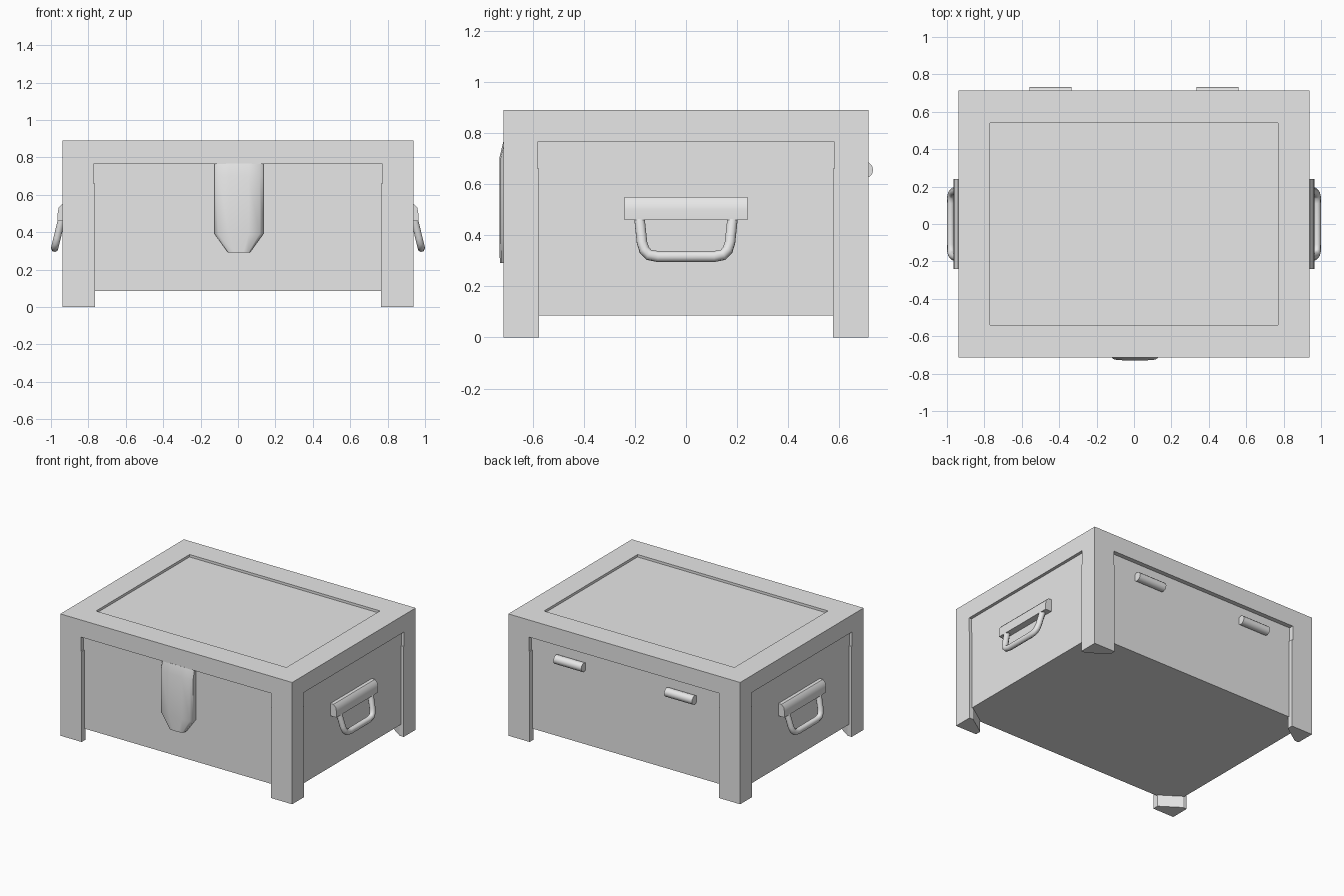
import bpy, bmesh, math
from mathutils import Vector

cube = bpy.data.objects.get("Cube")
if cube:
    bpy.data.objects.remove(cube, do_unlink=True)

grey = bpy.data.materials.new("plain grey")
grey.use_nodes = True
grey.diffuse_color = (0.8, 0.8, 0.8, 1)
grey.node_tree.nodes["Principled BSDF"].inputs["Base Color"].default_value = (0.8, 0.8, 0.8, 1)


def finish(name, bm, smooth=None):
    """Turn a bmesh into a named object; smooth is the sharp-edge angle in degrees."""
    bmesh.ops.recalc_face_normals(bm, faces=bm.faces)
    mesh = bpy.data.meshes.new(name)
    bm.to_mesh(mesh)
    bm.free()
    mesh.materials.append(grey)
    if smooth:
        for p in mesh.polygons:
            p.use_smooth = True
        mesh.set_sharp_from_angle(angle=math.radians(smooth))
    ob = bpy.data.objects.new(name, mesh)
    bpy.context.collection.objects.link(ob)
    return ob


def loft(name, rings, smooth=None):
    """Skin closed rings of equal length and cap both ends."""
    bm = bmesh.new()
    rows = [[bm.verts.new(p) for p in ring] for ring in rings]
    n = len(rows[0])
    for a, b in zip(rows, rows[1:]):
        for i in range(n):
            j = (i + 1) % n
            bm.faces.new((a[i], a[j], b[j], b[i]))
    bm.faces.new(rows[0])
    bm.faces.new(rows[-1])
    return finish(name, bm, smooth)


def box(bm, x, y, z0, z1):
    geo = bmesh.ops.create_cube(bm, size=1)
    for v in geo["verts"]:
        v.co = (v.co.x * 2 * x, v.co.y * 2 * y, z1 if v.co.z > 0 else z0)


# Recessed body
bm = bmesh.new()
box(bm, 0.915, 0.68, 0.085, 0.78)
finish("chest_body", bm)

# Lid rim with a sunken top panel
bm = bmesh.new()
box(bm, 0.937, 0.713, 0.765, 0.89)
bm.faces.ensure_lookup_table()
top = max(bm.faces, key=lambda f: f.calc_center_median().z)
inner = bmesh.ops.extrude_discrete_faces(bm, faces=[top])["faces"][0]
for v in inner.verts:
    v.co.x *= 0.77 / 0.937
    v.co.y *= 0.54 / 0.713
# the ring between the rim edge and the inner loop
outer = [v for v in bm.verts if v.co.z > 0.88 and abs(v.co.x) > 0.9]
bmesh.ops.remove_doubles(bm, verts=bm.verts, dist=1e-5)
sunk = bmesh.ops.extrude_face_region(bm, geom=[inner])
bmesh.ops.translate(bm, vec=(0, 0, -0.018),
                    verts=[g for g in sunk["geom"] if isinstance(g, bmesh.types.BMVert)])
if inner.is_valid:
    bm.faces.remove(inner)
finish("lid_frame", bm)

# Corner posts, split where the lid meets the base
lower = [(0.937, 0.713), (0.765, 0.713), (0.765, 0.67), (0.905, 0.575), (0.937, 0.575)]
upper = [(0.937, 0.713), (0.772, 0.713), (0.772, 0.67), (0.905, 0.58), (0.937, 0.58)]
for sx, xn in ((1, "left"), (-1, "right")):
    for sy, yn in ((-1, "front"), (1, "back")):
        for part, prof, z0, z1 in (("leg", lower, 0, 0.66), ("lid_corner", upper, 0.66, 0.77)):
            loft(f"{yn}_{xn}_{part}",
                 [[(sx * x, sy * y, z) for x, y in prof] for z in (z0, z1)])

# Front latch: a softly rounded tapering tongue
rings = []
for z, half, y in ((0.768, 0.13, -0.714), (0.70, 0.13, -0.73), (0.39, 0.13, -0.73), (0.29, 0.058, -0.728)):
    section = [(-1, -0.67), (-1, y + 0.02), (-0.85, y + 0.005), (-0.4, y),
               (0.4, y), (0.85, y + 0.005), (1, y + 0.02), (1, -0.67)]
    rings.append([(0.005 + u * half, v, z) for u, v in section])
loft("front_latch", rings, 45)

# Side handles: chamfered bracket and slanted bail
bracket = [(0.90, 0.55), (0.94, 0.55), (0.959, 0.53), (0.964, 0.50), (0.964, 0.46), (0.90, 0.46)]
half_path = [(-0.183, 0.475), (-0.172, 0.37), (-0.163, 0.342), (-0.145, 0.323), (-0.11, 0.316)]
path = half_path + [(-y, z) for y, z in reversed(half_path)]
for s, side in ((1, "left"), (-1, "right")):
    loft(f"{side}_handle_bracket", [[(s * x, y, z) for x, z in bracket] for y in (-0.24, 0.24)], 40)
    pts = [Vector((0.945 + (0.46 - z) * 0.243, y, z)) for y, z in path]
    normal = Vector((1, 0, 0.243)).normalized()
    rings = []
    for i, p in enumerate(pts):
        t = (pts[min(i + 1, len(pts) - 1)] - pts[max(i - 1, 0)]).normalized()
        b = t.cross(normal).normalized()
        ring = []
        for k in range(8):
            a = math.tau * (k + 0.5) / 8
            q = p + normal * (0.021 * math.cos(a)) + b * (0.022 * math.sin(a))
            ring.append((s * min(q.x, 1.0), q.y, q.z))
        rings.append(ring)
    loft(f"{side}_handle_bail", rings, 50)

# Back hinge barrels
for s, side in ((1, "left"), (-1, "right")):
    loft(f"{side}_hinge",
         [[(x, 0.70 + 0.032 * math.cos(math.tau * k / 12), 0.655 + 0.032 * math.sin(math.tau * k / 12))
           for k in range(12)] for x in (s * 0.335, s * 0.56)], 40)
